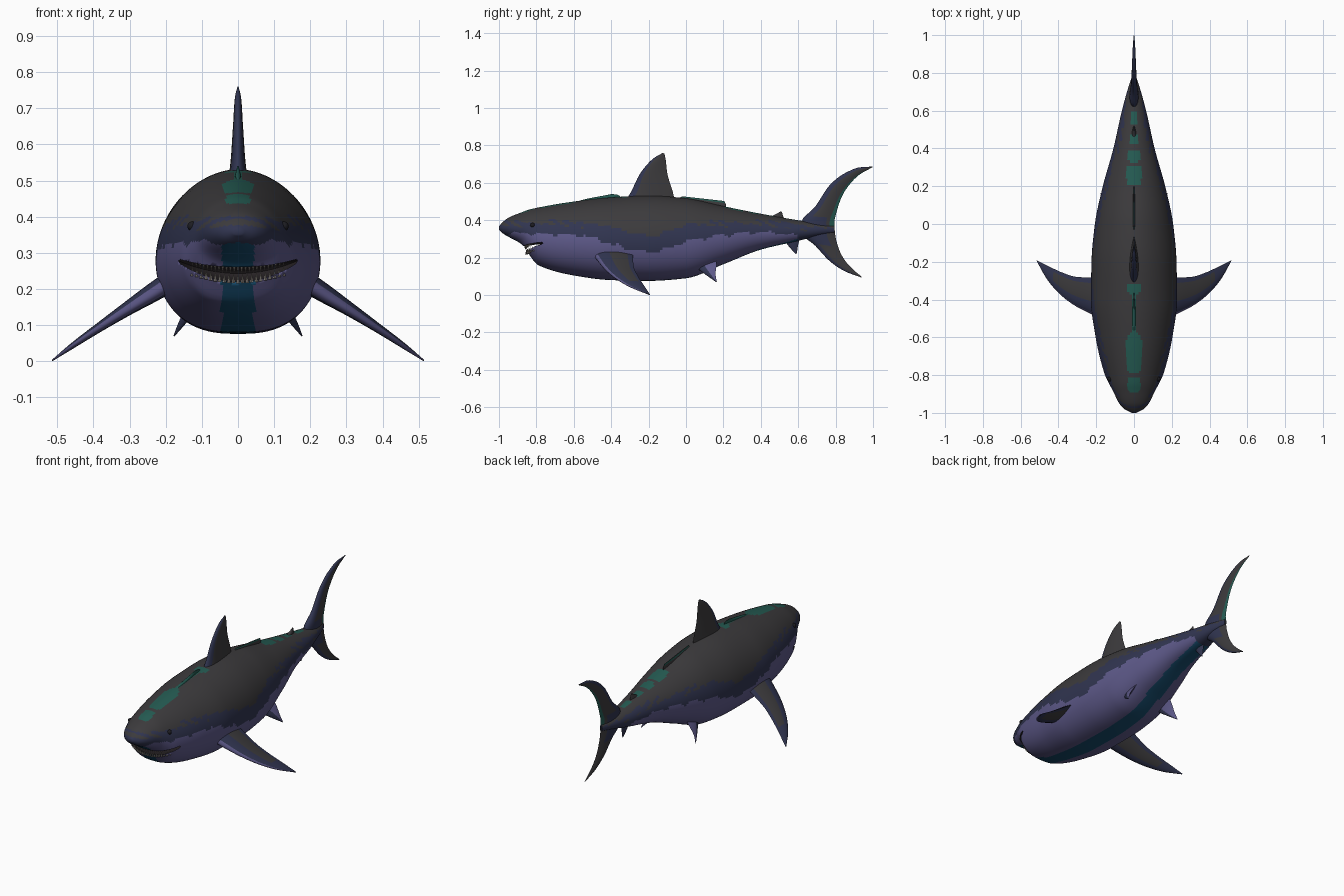
import bpy, bmesh, math
from mathutils import Vector, Matrix

if "Cube" in bpy.data.objects:
    bpy.data.objects.remove(bpy.data.objects["Cube"])

# Palette
COLOURS = {
    "slate_grey": (0.045, 0.043, 0.046), "deep_blue": (0.03, 0.035, 0.08),
    "belly_violet": (0.11, 0.1, 0.25), "keel_teal": (0.008, 0.07, 0.15),
    "ridge_green": (0.018, 0.105, 0.085), "tooth_ivory": (0.22, 0.2, 0.18),
    "mouth_dark": (0.02, 0.016, 0.018), "eye_black": (0.012, 0.012, 0.016),
}
GREY, BLUE, VIOLET, TEAL, GREEN, TOOTH, MOUTH, EYE = range(8)
MATS = []
for label, rgb in COLOURS.items():
    m = bpy.data.materials.new(label)
    m.use_nodes = True
    m.diffuse_color = (*rgb, 1)
    bsdf = m.node_tree.nodes["Principled BSDF"]
    bsdf.inputs["Base Color"].default_value = (*rgb, 1)
    bsdf.inputs["Roughness"].default_value = 0.7
    MATS.append(m)


def finish(name, bm, angle=50):
    bmesh.ops.recalc_face_normals(bm, faces=bm.faces)
    mesh = bpy.data.meshes.new(name)
    bm.to_mesh(mesh)
    bm.free()
    for m in MATS:
        mesh.materials.append(m)
    ob = bpy.data.objects.new(name, mesh)
    bpy.context.collection.objects.link(ob)
    bpy.ops.object.select_all(action='DESELECT')
    ob.select_set(True)
    bpy.context.view_layer.objects.active = ob
    bpy.ops.object.shade_smooth_by_angle(angle=math.radians(angle))
    return ob


def curve(xs, vs, x):
    """Smooth interpolation without overshoot."""
    n = len(xs)
    x = min(max(x, xs[0]), xs[-1])
    i = max(k for k in range(n - 1) if xs[k] <= x)
    slope = lambda k: (vs[k + 1] - vs[k]) / (xs[k + 1] - xs[k])

    def tangent(k):
        if k in (0, n - 1):
            return slope(min(k, n - 2))
        a, b = slope(k - 1), slope(k)
        return 0 if a * b <= 0 else 2 * a * b / (a + b)
    h = xs[i + 1] - xs[i]
    t = (x - xs[i]) / h
    return ((1 + 2 * t) * (1 - t) ** 2 * vs[i] + t * (1 - t) ** 2 * h * tangent(i)
            + t * t * (3 - 2 * t) * vs[i + 1] + t * t * (t - 1) * h * tangent(i + 1))


def skin(bm, rings):
    """Join closed rings, cap both ends, return faces with (ring, column)."""
    loops = [[bm.verts.new(p) for p in r] for r in rings]
    n = len(loops[0])
    out = []
    for i in range(len(loops) - 1):
        for j in range(n):
            k = (j + 1) % n
            out.append((bm.faces.new((loops[i][j], loops[i][k],
                                      loops[i + 1][k], loops[i + 1][j])), i, j))
    bm.faces.new(loops[0])
    bm.faces.new(loops[-1])
    return out


# Body stations: y, top, bottom, half width
BODY = [(-1, .368, .35, .012), (-.98, .39, .33, .05), (-.95, .413, .312, .078),
        (-.88, .442, .272, .113), (-.845, .455, .225, .132), (-.79, .468, .16, .157),
        (-.6, .5, .105, .203), (-.4, .522, .08, .228), (-.2, .532, .076, .225),
        (0, .517, .09, .207), (.2, .475, .165, .165), (.4, .435, .243, .109),
        (.6, .4, .29, .064), (.7, .385, .315, .037), (.79, .37, .335, .008)]
YS, TOP, BOT, WIDE = zip(*BODY)
# Upper limit of the pale belly along the body
LINE_Y = (-1, -.9, -.6, -.4, -.2, 0, .2, .4, .58, .64)
LINE_Z = (.33, .33, .325, .275, .23, .285, .32, .335, .32, .2)
# Dorsal patches: y, half length, half width
PATCHES = [(-.685, .105, .042), (-.85, .04, .034), (-.34, .03, .035), (-.47, .12, .01),
           (.255, .055, .04), (.36, .03, .032), (.45, .025, .022), (.56, .04, .018)]


def body_colour(c, normal):
    x, y, z = c
    edge = curve(LINE_Y, LINE_Z, y) + .006 * math.sin(y * 47) + .004 * math.sin(y * 101)
    if normal.z > 0 and z > .38 and any(((y - p) / a) ** 4 + (x / w) ** 4 < 1
                                        for p, a, w in PATCHES):
        return GREEN
    if z < edge:
        return TEAL if abs(x) < .045 and normal.z < .1 else VIOLET
    # Mottled blue fades into the grey back
    fade = .385 + .03 * math.sin(y * 37) * math.sin(z * 150 + y * 60)
    return BLUE if z < max(min(edge + .09, fade), fade - .02 if abs(y) > .6 else 0) else GREY


SEGS, RINGS = 96, 130
rings = []
for i in range(RINGS + 1):
    y = -1 + 1.79 * (i / RINGS) ** 1.3
    top, bot, w = (curve(YS, v, y) for v in (TOP, BOT, WIDE))
    mid = bot + (top - bot) * .45
    ring = []
    for j in range(SEGS):
        a = math.tau * j / SEGS
        c, s = math.cos(a), math.sin(a)
        full = abs(c) ** (.75 if s < 0 else 1.1) * (1 if c > 0 else -1)
        ring.append((w * full, y, mid + s * ((top - mid) if s > 0 else (mid - bot))))
    rings.append(ring)
bm = bmesh.new()
skin(bm, rings)
bmesh.ops.recalc_face_normals(bm, faces=bm.faces)
for f in bm.faces:
    f.material_index = body_colour(f.calc_center_median(), f.normal)
body = finish("body", bm)

# Mouth cavity cut as an upturned bowl
bm = bmesh.new()
bmesh.ops.create_uvsphere(bm, u_segments=40, v_segments=16, radius=1)
for v in bm.verts:
    v.co = Vector((v.co.x * .165, v.co.y * .15 - .755, v.co.z * .028 + .243))
    v.co.z += 1.3 * v.co.x ** 2
for f in bm.faces:
    f.material_index = MOUTH
cutter = finish("mouth_cutter", bm)
cutter.hide_render = True
cut = body.modifiers.new("mouth", 'BOOLEAN')
cut.operation, cut.solver, cut.object = 'DIFFERENCE', 'EXACT', cutter
bpy.context.view_layer.objects.active = body
bpy.ops.object.modifier_apply(modifier="mouth")
bpy.data.objects.remove(cutter)

# Teeth rows following the jaw
for name, side, count in (("upper_teeth", 1, 25), ("lower_teeth", -1, 21)):
    bm = bmesh.new()
    for i in range(count):
        x = .126 * (2 * i / (count - 1) - 1)
        y = -.76 - .1 * math.sqrt(1 - (x / .155) ** 2) + (.006 if side < 0 else 0)
        z = .243 + 1.3 * x * x + side * .014
        pose = Matrix.Translation((x, y, z))
        if side > 0:
            pose @= Matrix.Rotation(math.pi, 4, 'X')
        bmesh.ops.create_cone(bm, cap_ends=True, segments=6, radius1=.006,
                              radius2=.0005, depth=.026, matrix=pose)
    for f in bm.faces:
        f.material_index = TOOTH
    finish(name, bm, 20)

# Eyes
for name, s in (("left_eye", 1), ("right_eye", -1)):
    bm = bmesh.new()
    bmesh.ops.create_uvsphere(bm, u_segments=16, v_segments=10, radius=.013,
                              matrix=Matrix.Translation((s * .127, -.82, .374)))
    for f in bm.faces:
        f.material_index = EYE
    finish(name, bm)


def fin(name, lead, trail, thick, normal, colour, steps=28, chord=12):
    """Loft a foil between leading and trailing edges; colour(u, s) by chord, span."""
    at = [i / (len(lead) - 1) for i in range(len(lead))]
    point = lambda pts, s: Vector([curve(at, [p[k] for p in pts], s) for k in range(3)])
    n = Vector(normal).normalized()
    us = [(1 - math.cos(math.pi * k / chord)) / 2 for k in range(chord + 1)]
    path = [(u, 1) for u in us] + [(u, -1) for u in us[-2:0:-1]]
    rings = []
    for i in range(steps + 1):
        s = i / steps
        a, b, t = point(lead, s), point(trail, s), curve(at, thick, s)
        rings.append([a.lerp(b, u) + n * side * t * 2.6 * math.sqrt(u) * (1 - u)
                      for u, side in path])
    bm = bmesh.new()
    for f, i, j in skin(bm, rings):
        u = (path[j][0] + path[(j + 1) % len(path)][0]) / 2
        f.material_index = colour(u, (i + .5) / steps)
    return finish(name, bm, 60)


def flat(pts):
    return [(0, y, z) for y, z in pts]


def mirrored(pts, s):
    return [(s * x, y, z) for x, y, z in pts]


# Fins on the centre plane
X = (1, 0, 0)
ridge = lambda u, s: GREEN if s > .5 else GREY
fin("dorsal_fin", flat([(-.34, .48), (-.295, .55), (-.245, .65), (-.175, .73), (-.125, .76)]),
    flat([(-.06, .5), (-.07, .55), (-.1, .65), (-.108, .72), (-.115, .755)]),
    (.03, .021, .014, .009, .002), X, lambda u, s: BLUE if u < .12 else GREY)
fin("nape_ridge", flat([(-.62, .46), (-.58, .5), (-.4, .54)]),
    flat([(-.34, .48), (-.35, .525), (-.37, .538)]), (.012, .009, .002), X, ridge, 10)
fin("back_ridge", flat([(-.06, .48), (-.04, .515), (-.02, .528)]),
    flat([(.21, .45), (.215, .475), (.205, .503)]), (.011, .008, .003), X,
    lambda u, s: GREEN if s > .8 else GREY, 10)
fin("second_dorsal_fin", flat([(.43, .41), (.475, .43), (.505, .447)]),
    flat([(.53, .4), (.52, .42), (.513, .445)]), (.014, .008, .002), X,
    lambda u, s: GREY, 10)
fin("anal_fin", flat([(.52, .3), (.55, .26), (.585, .22)]),
    flat([(.61, .31), (.6, .27), (.592, .222)]), (.012, .008, .002), X,
    lambda u, s: BLUE, 10)


def tail_colour(u, s):
    if u > .84 and s > .45:
        return GREEN
    return BLUE if u < .2 or .32 < s < .55 and u < .7 else GREY


fin("tail_fin",
    flat([(.935, .095), (.85, .127), (.77, .18), (.69, .265), (.62, .33), (.62, .395),
          (.69, .472), (.77, .59), (.85, .652), (.93, .683), (.995, .687)]),
    flat([(.942, .096), (.89, .14), (.85, .185), (.82, .24), (.798, .32), (.793, .385),
          (.808, .455), (.835, .53), (.872, .588), (.925, .642), (1, .685)]),
    (.002, .007, .011, .015, .024, .024, .017, .013, .01, .007, .002), X, tail_colour, 50)


# Paired fins
def paddle_colour(u, s):
    if u < .08:
        return VIOLET
    return BLUE if u < .4 or u > .86 or s > .72 else GREY


for label, s in (("left", 1), ("right", -1)):
    fin(label + "_pectoral_fin",
        mirrored([(.155, -.51, .235), (.23, -.475, .188), (.305, -.437, .142),
                  (.38, -.383, .094), (.455, -.3, .044), (.513, -.2, .003)], s),
        mirrored([(.155, -.287, .255), (.23, -.284, .206), (.305, -.28, .155),
                  (.38, -.257, .102), (.455, -.222, .048), (.515, -.192, .002)], s),
        (.03, .026, .019, .013, .008, .002), (s * .55, 0, .83), paddle_colour)
    fin(label + "_pelvic_fin",
        mirrored([(.075, .02, .19), (.118, .06, .145), (.152, .115, .103),
                  (.176, .16, .071)], s),
        mirrored([(.1, .165, .21), (.135, .163, .16), (.16, .158, .115),
                  (.178, .165, .07)], s),
        (.016, .012, .008, .002), (s * .7, 0, .7),
        lambda u, s: BLUE if u < .35 else VIOLET, 12)
